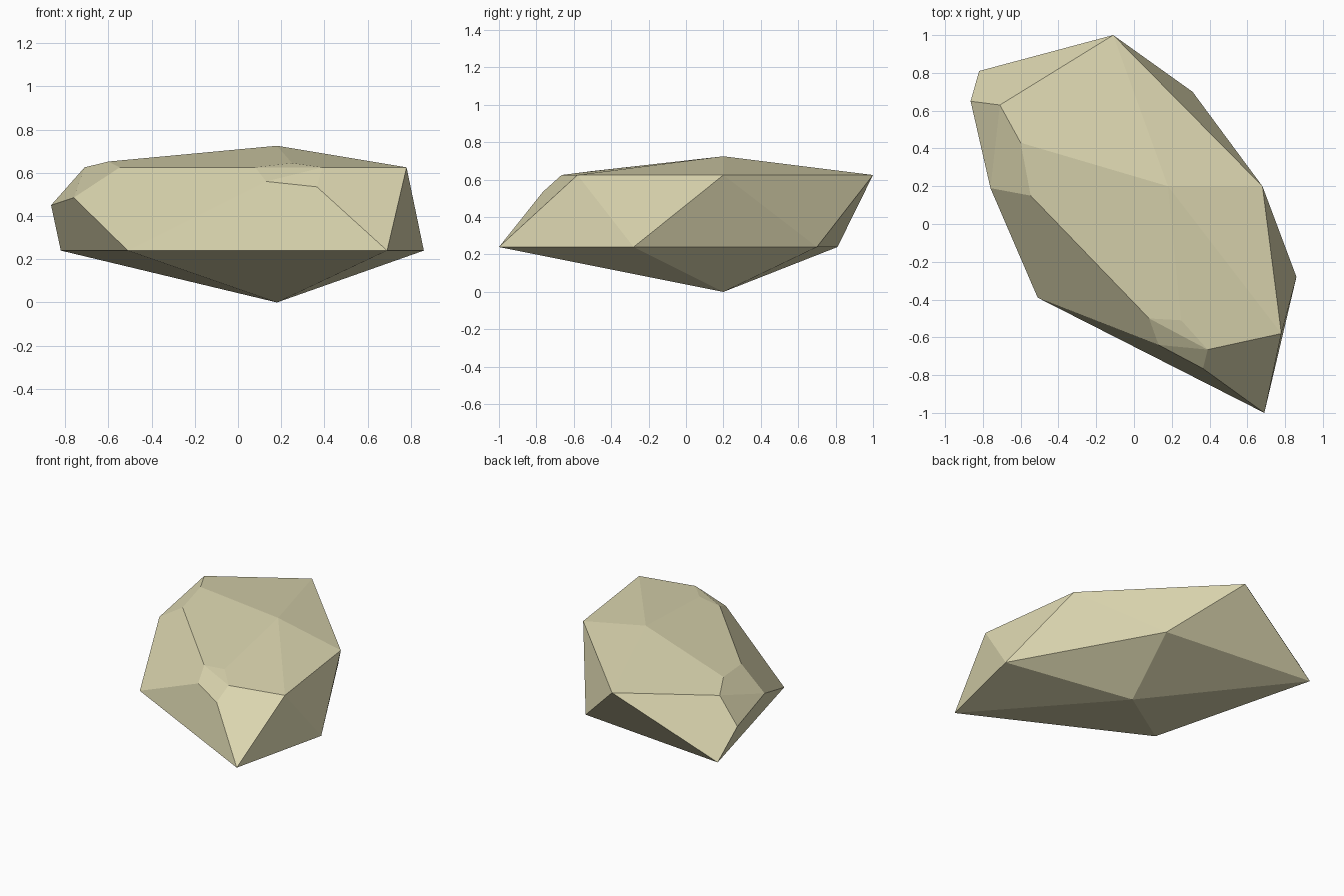
import bpy
import bmesh
from math import radians

cube = bpy.data.objects.get("Cube")
if cube:
    bpy.data.objects.remove(cube, do_unlink=True)

# Sandy stone colour
stone = bpy.data.materials.new("sandy_stone")
stone.use_nodes = True
colour = (0.71, 0.67, 0.43, 1.0)
stone.diffuse_color = colour
bsdf = stone.node_tree.nodes["Principled BSDF"]
bsdf.inputs["Base Color"].default_value = colour
bsdf.inputs["Roughness"].default_value = 0.9

# Stretched twenty-sided stone: two poles and two staggered rings
low, high = 0.24, 0.625
poles = [(0.18, 0.2, 0), (0.18, 0.2, 0.725)]
lower_ring = [(0.69, -1.0), (0.86, -0.28), (0.31, 0.7), (-0.82, 0.81), (-0.51, -0.39)]
upper_ring = [(0.78, -0.58), (0.68, 0.2), (-0.11, 1.0)]

# The other two upper corners are chipped off, each leaving a five-sided facet
left_chip = [(-0.71, 0.63, high), (-0.6, 0.43, 0.652), (-0.547, 0.15, high),
             (-0.76, 0.19, 0.485), (-0.865, 0.65, 0.45)]
front_chip = [(0.08, -0.5, high), (0.25, -0.51, 0.645), (0.39, -0.665, high),
              (0.365, -0.765, 0.535), (0.13, -0.64, 0.56)]

points = poles + left_chip + front_chip
points += [(x, y, low) for x, y in lower_ring]
points += [(x, y, high) for x, y in upper_ring]

# Wrap the corners in a convex skin and merge the flat facets
bm = bmesh.new()
for p in points:
    bm.verts.new(p)
hull = bmesh.ops.convex_hull(bm, input=bm.verts[:])
loose = [v for v in bm.verts if not v.link_faces]
bmesh.ops.delete(bm, geom=loose, context="VERTS")
bmesh.ops.dissolve_limit(bm, angle_limit=radians(3), verts=bm.verts[:], edges=bm.edges[:])
bmesh.ops.recalc_face_normals(bm, faces=bm.faces[:])

mesh = bpy.data.meshes.new("rock")
bm.to_mesh(mesh)
bm.free()
mesh.materials.append(stone)
mesh.shade_flat()
rock = bpy.data.objects.new("rock", mesh)
bpy.context.collection.objects.link(rock)
